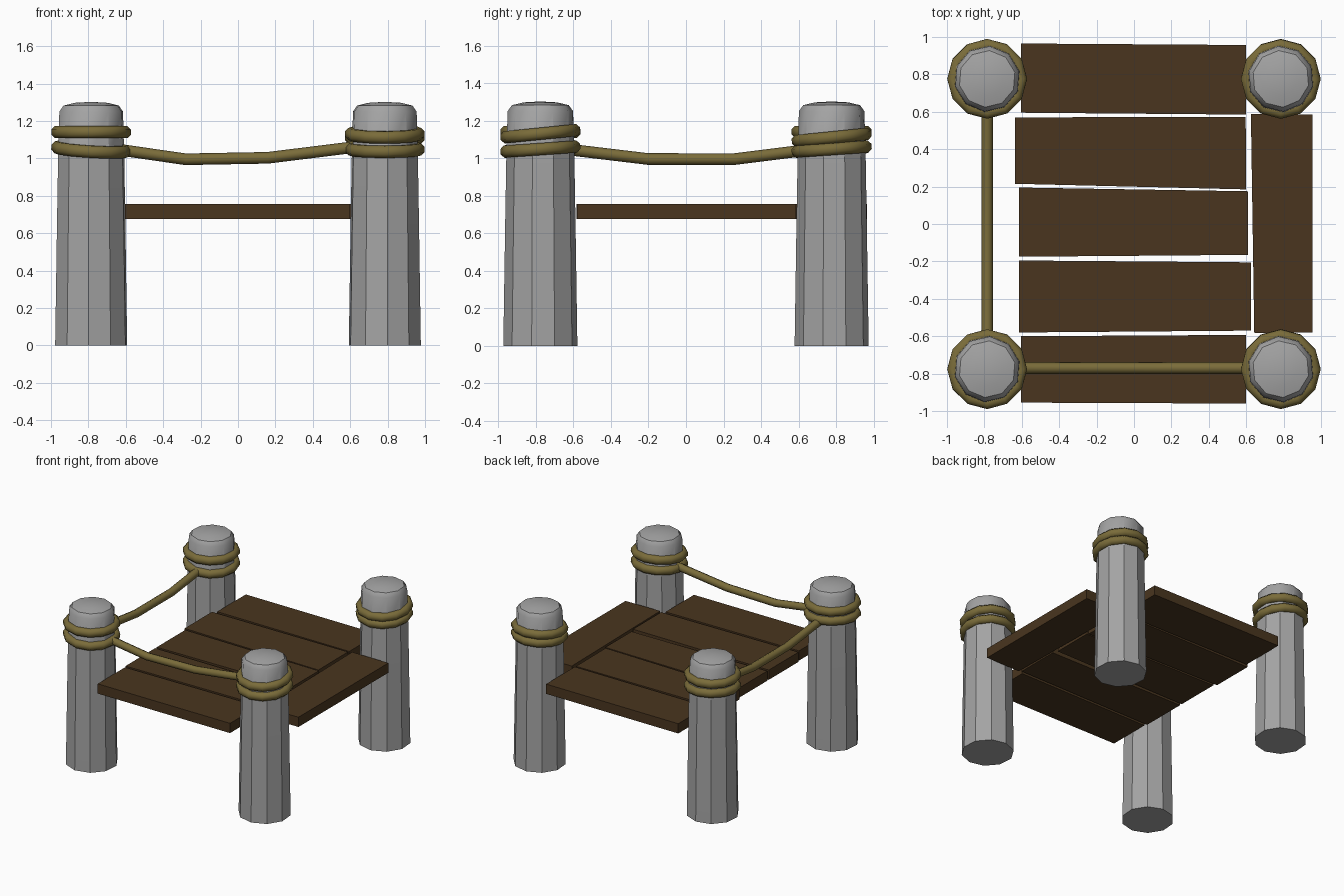
import bpy, bmesh
from math import sin, cos, pi, radians, atan
from mathutils import Matrix

if "Cube" in bpy.data.objects:
    bpy.data.objects.remove(bpy.data.objects["Cube"])


def colour(name, rgb):
    m = bpy.data.materials.new(name)
    m.diffuse_color = (*rgb, 1)
    return m


wood = colour("plank_brown", (0.067, 0.036, 0.0135))
hemp = colour("rope_tan", (0.195, 0.15, 0.042))
grey = colour("post_grey", (0.2, 0.2, 0.2))
grey.diffuse_color = (0.37, 0.37, 0.37, 1)


def mesh_object(name, bm, mat, smooth=None):
    bmesh.ops.recalc_face_normals(bm, faces=bm.faces)
    me = bpy.data.meshes.new(name)
    bm.to_mesh(me)
    bm.free()
    me.materials.append(mat)
    ob = bpy.data.objects.new(name, me)
    bpy.context.collection.objects.link(ob)
    if smooth:
        bpy.ops.object.select_all(action='DESELECT')
        ob.select_set(True)
        bpy.context.view_layer.objects.active = ob
        bpy.ops.object.shade_smooth_by_angle(angle=radians(smooth))
    return ob


# Ten-sided tapered post with a rounded cap
def post(name, x, y):
    profile = [(0.198, 0), (0.188, 0.65), (0.182, 1.0), (0.175, 1.25),
               (0.152, 1.282), (0.09, 1.297)]
    phase = radians(-94.5 if x < 0 else -85.5)
    bm = bmesh.new()
    rings = [[bm.verts.new((x + r * cos(phase + i * pi / 5), y + r * sin(phase + i * pi / 5), z))
              for i in range(10)] for r, z in profile]
    bm.faces.new(rings[0])
    for a, b in zip(rings, rings[1:]):
        for i in range(10):
            j = (i + 1) % 10
            bm.faces.new((a[i], a[j], b[j], b[i]))
    tip = bm.verts.new((x, y, 1.302))
    for i in range(10):
        bm.faces.new((rings[-1][i], rings[-1][(i + 1) % 10], tip))
    mesh_object(name, bm, grey, 35)


# Rope coil wrapped round a post: 12 segments, flat-sided octagonal section, tilted
def coil(name, x, y, z, slope_x, slope_y):
    tilt = (Matrix.Translation((x, y, z)) @ Matrix.Rotation(atan(slope_y), 4, 'X')
            @ Matrix.Rotation(-atan(slope_x), 4, 'Y'))
    bm = bmesh.new()
    rings = []
    for i in range(12):
        a = i * pi / 6
        ring = []
        for k in range(8):
            b = radians(22.5) + k * pi / 4
            r = 0.181 + 0.035 * cos(b)
            ring.append(bm.verts.new((r * cos(a), r * sin(a), 0.035 * sin(b))))
        rings.append(ring)
    for i in range(12):
        p, q = rings[i], rings[(i + 1) % 12]
        for k in range(8):
            m = (k + 1) % 8
            bm.faces.new((p[k], p[m], q[m], q[k]))
    bm.transform(tilt)
    mesh_object(name, bm, hemp, 60)


# Sagging rope between two posts
def rope(name, points):
    cu = bpy.data.curves.new(name, 'CURVE')
    cu.dimensions = '3D'
    cu.bevel_depth = 0.031
    cu.bevel_resolution = 2
    cu.use_fill_caps = True
    sp = cu.splines.new('POLY')
    sp.points.add(len(points) - 1)
    for p, co in zip(sp.points, points):
        p.co = (*co, 1)
    sp.use_smooth = True
    ob = bpy.data.objects.new(name, cu)
    bpy.context.collection.objects.link(ob)
    cu.materials.append(hemp)


# Slightly irregular plank from its four corners
def plank(name, corners):
    bm = bmesh.new()
    low = [bm.verts.new((x, y, 0.675)) for x, y in corners]
    top = [bm.verts.new((x, y, 0.755)) for x, y in corners]
    bm.faces.new(low)
    bm.faces.new(top)
    for i in range(4):
        j = (i + 1) % 4
        bm.faces.new((low[i], low[j], top[j], top[i]))
    mesh_object(name, bm, wood)


# Posts and their coils
for sy, end in ((-1, "front"), (1, "back")):
    for sx, side in ((-1, "left"), (1, "right")):
        x, y = 0.785 * sx, 0.776 * sy
        post(f"{end}_{side}_post", x, y)
        upper = 1.14 if sx < 0 else (1.13 if sy < 0 else 1.11)
        coil(f"{end}_{side}_upper_coil", x, y, upper, 0, 0.0 if sx < 0 else 0.10)
        coil(f"{end}_{side}_lower_coil", x, y, 1.048, -0.06 if sx < 0 else 0, 0.07)

# Front and left ropes
rope("front_rope", [(-0.66, -0.77, 1.05), (-0.28, -0.77, 0.995),
                    (0.16, -0.77, 1.003), (0.66, -0.77, 1.065)])
rope("left_rope", [(-0.785, -0.66, 1.05), (-0.785, -0.2, 0.995),
                   (-0.785, 0.26, 0.995), (-0.785, 0.66, 1.045)])

# Deck planks, back to front, then the lengthwise right one
deck = [
    [(-0.605, 0.595), (0.6, 0.585), (0.6, 0.957), (-0.605, 0.965)],
    [(-0.635, 0.215), (0.6, 0.185), (0.597, 0.573), (-0.635, 0.57)],
    [(-0.615, -0.175), (0.61, -0.165), (0.61, 0.175), (-0.615, 0.195)],
    [(-0.615, -0.58), (0.625, -0.57), (0.625, -0.205), (-0.615, -0.195)],
    [(-0.605, -0.955), (0.6, -0.96), (0.6, -0.593), (-0.605, -0.6)],
    [(0.643, -0.583), (0.955, -0.58), (0.955, 0.585), (0.625, 0.588)],
]
for n, corners in enumerate(deck, 1):
    plank(f"deck_plank_{n}", corners)

for m in bpy.data.materials:
    if m.users and not m.is_grease_pencil:
        m.use_nodes = True
        m.node_tree.nodes["Principled BSDF"].inputs["Base Color"].default_value = m.diffuse_color
